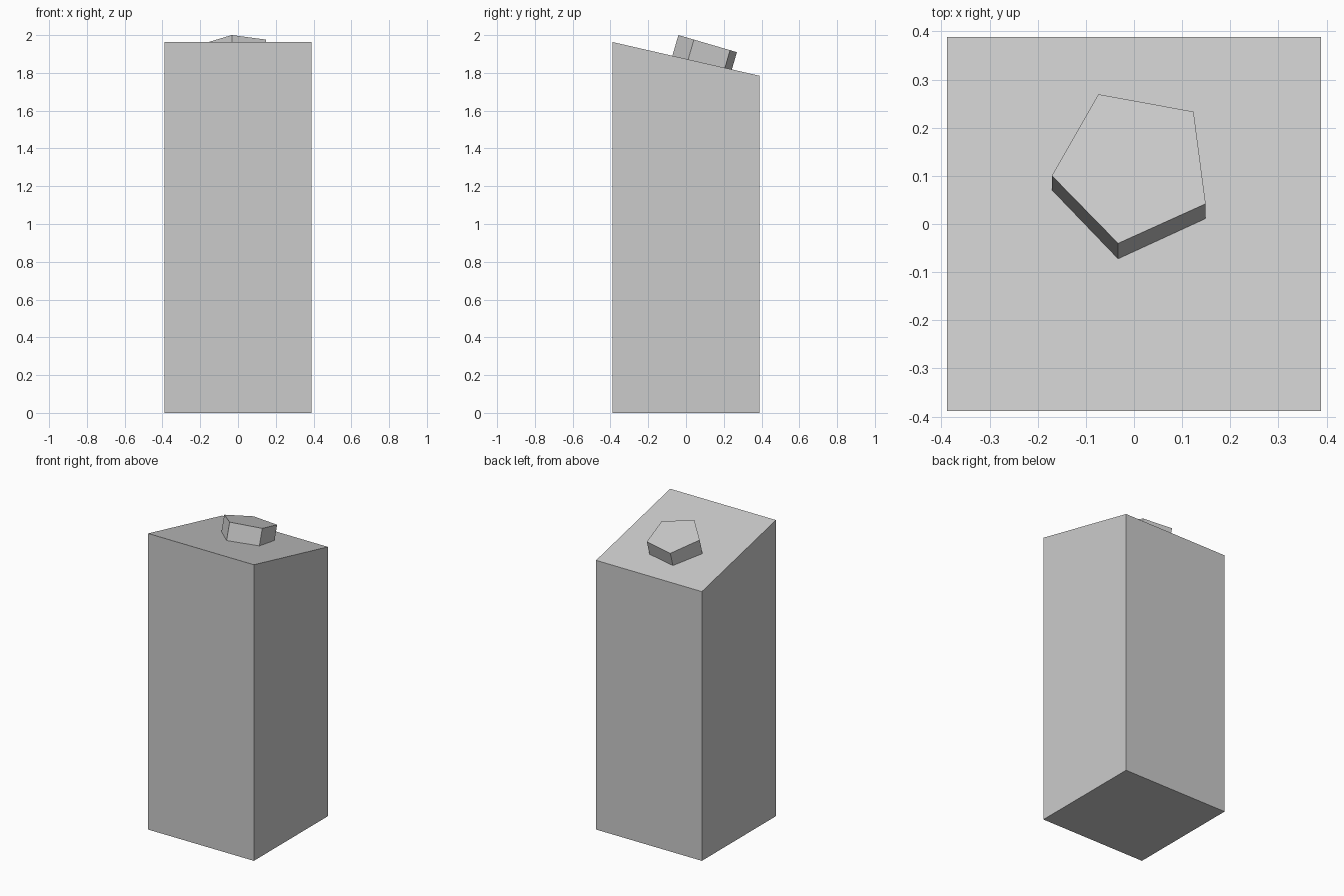
import bpy
import bmesh
from math import radians
from mathutils import Matrix, Vector

default = bpy.data.objects.get("Cube")
if default:
    bpy.data.objects.remove(default, do_unlink=True)

HALF = 0.388          # half width of the body
FRONT_TOP, BACK_TOP = 1.963, 1.785
CAP_TILT = radians(-16.3)

# Single plain grey
grey = bpy.data.materials.new("plain_grey")
grey.use_nodes = True
colour = (0.6, 0.6, 0.6, 1)
grey.diffuse_color = colour
grey.node_tree.nodes["Principled BSDF"].inputs["Base Color"].default_value = colour


def add_part(name, bm):
    """Turn a bmesh into a flat-shaded grey object."""
    bmesh.ops.recalc_face_normals(bm, faces=bm.faces)
    mesh = bpy.data.meshes.new(name)
    bm.to_mesh(mesh)
    bm.free()
    mesh.materials.append(grey)
    part = bpy.data.objects.new(name, mesh)
    bpy.context.collection.objects.link(part)
    return part


# Square column whose top slopes down to the back
bm = bmesh.new()
bmesh.ops.create_cube(bm, size=2 * HALF)
for v in bm.verts:
    if v.co.z < 0:
        v.co.z = 0
    else:
        v.co.z = FRONT_TOP if v.co.y < 0 else BACK_TOP
add_part("carton_body", bm)

# Five-sided cap, tilted and sunk slightly into the sloping top
depth = 0.13
bm = bmesh.new()
bmesh.ops.create_cone(bm, cap_ends=True, segments=5, radius1=0.171,
                      radius2=0.171, depth=depth)
# Turn the first corner to its heading, with the top face at the origin
first = min(bm.verts, key=lambda v: v.co.z).co
heading = Vector((1, 0)).angle_signed(first.xy)
turn = Matrix.Rotation(radians(43.2) + heading, 4, "Z")
bm.transform(turn @ Matrix.Translation((0, 0, -depth / 2)))
bm.transform(Matrix.Translation((-0.001, 0.121, 1.953))
             @ Matrix.Rotation(CAP_TILT, 4, "X"))
add_part("cap", bm)
